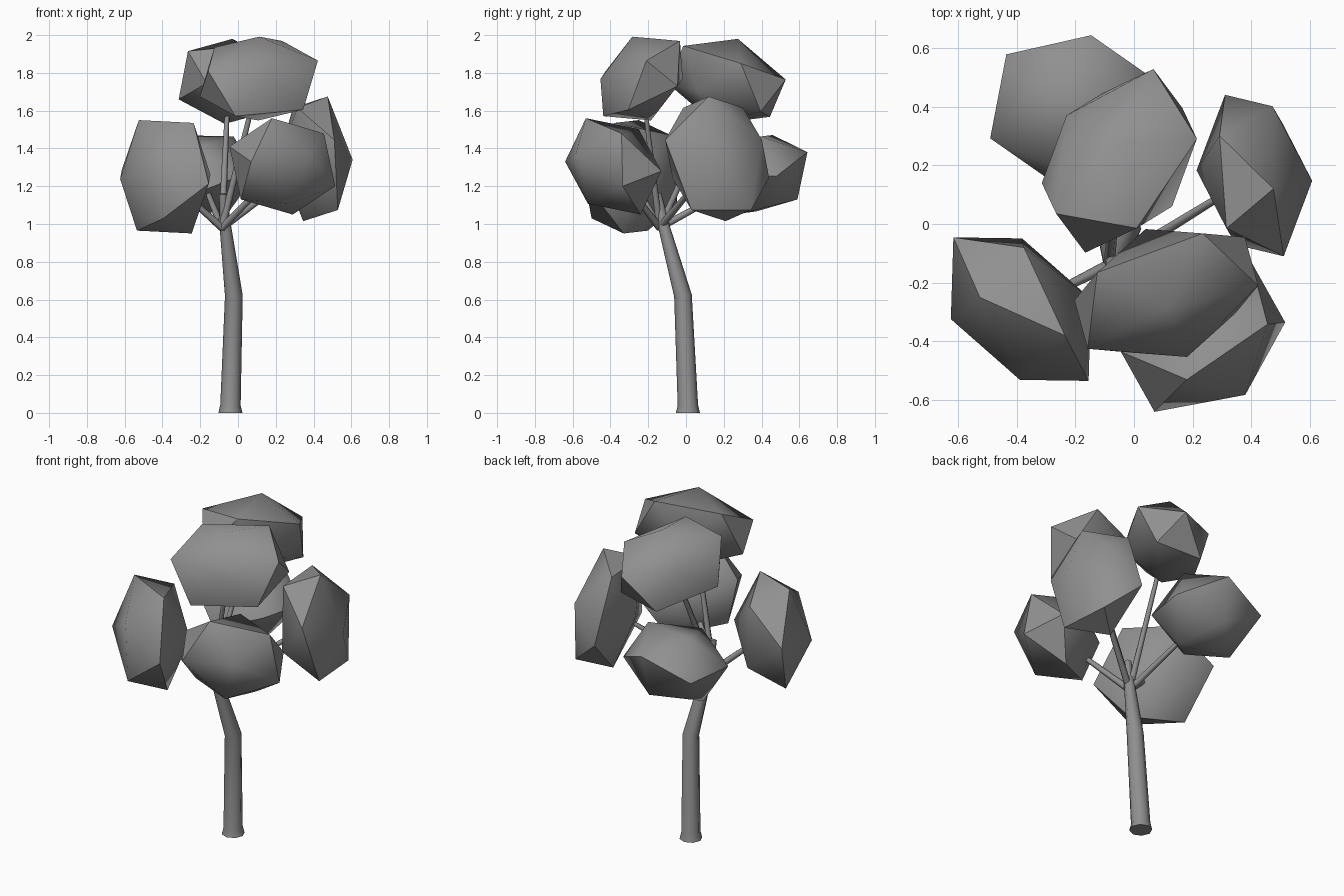
import bpy
import bmesh
import math
from mathutils import Vector

if "Cube" in bpy.data.objects:
    bpy.data.objects.remove(bpy.data.objects["Cube"])

PHI = (1 + math.sqrt(5)) / 2

grey = bpy.data.materials.new("plain_grey")
grey.diffuse_color = (0.28, 0.28, 0.28, 1)
grey.use_nodes = True
grey.node_tree.nodes["Principled BSDF"].inputs["Base Color"].default_value = grey.diffuse_color


def finish(bm, name, angle):
    bmesh.ops.recalc_face_normals(bm, faces=bm.faces[:])
    mesh = bpy.data.meshes.new(name)
    bm.to_mesh(mesh)
    bm.free()
    mesh.materials.append(grey)
    obj = bpy.data.objects.new(name, mesh)
    bpy.context.collection.objects.link(obj)
    bpy.ops.object.select_all(action='DESELECT')
    obj.select_set(True)
    bpy.context.view_layer.objects.active = obj
    bpy.ops.object.shade_smooth_by_angle(angle=math.radians(angle))
    return obj


def tube(name, points, radii, sides):
    """Tapered tube through the points, closed at both ends."""
    bm = bmesh.new()
    pts = [Vector(p) for p in points]
    rings = []
    for i, (p, r) in enumerate(zip(pts, radii)):
        tangent = pts[min(i + 1, len(pts) - 1)] - pts[max(i - 1, 0)]
        if i == 0 and abs(p.z) < 1e-6:
            tangent = Vector((0, 0, 1))   # level cut at the ground
        tangent.normalize()
        u = Vector((0, 1, 0)).cross(tangent).normalized()
        v = tangent.cross(u)
        rings.append([bm.verts.new(p + r * (u * math.cos(t) + v * math.sin(t)))
                      for t in (2 * math.pi * k / sides for k in range(sides))])
    for lower, upper in zip(rings, rings[1:]):
        for k in range(sides):
            n = (k + 1) % sides
            bm.faces.new((lower[k], lower[n], upper[n], upper[k]))
    bm.faces.new(rings[0][::-1])
    bm.faces.new(rings[-1])
    return finish(bm, name, 65)


def clump(name, centre, a, b, c):
    """Stretched 20-sided ball, set by the three corners of one face."""
    a, b, c = Vector(a), Vector(b), Vector(c)
    corners = [a, b, c, (a + b) / PHI - c, (b + c) / PHI - a, (a + c) / PHI - b]
    bm = bmesh.new()
    for corner in corners:
        for sign in (1, -1):
            bm.verts.new(Vector(centre) + sign * corner)
    bmesh.ops.convex_hull(bm, input=bm.verts[:])
    return finish(bm, name, 45)


# Leaf clumps: centre, then three corners relative to it
clumps = {
    "left": ((-.385, -.29, 1.25), (-.14, .04, .30), (.15, -.09, .285), (.01, .21, .22)),
    "front": ((.235, -.385, 1.305), (-.055, -.145, .255), (-.165, -.255, .025), (-.28, -.05, .105)),
    "top_front": ((.11, -.235, 1.77), (.313, .025, .095), (.268, .19, -.04), (.235, -.07, -.165)),
    "right": ((.41, .165, 1.345), (-.1, .275, -.1), (.095, .18, -.27), (-.065, .045, -.33)),
    "top_back": ((-.05, .215, 1.755), (.02, .06, .225), (-.215, -.18, .16), (-.18, .155, .05)),
    "back": ((-.2, .385, 1.265), (-.235, .193, 0), (.054, .258, .115), (.035, .205, -.135)),
}

# Bent trunk with a flared foot
tube("trunk",
     [(-.04, .01, 0), (-.04, .01, .04), (-.022, -.016, .62), (-.066, -.115, .98), (-.08, -.15, 1.16)],
     [.064, .054, .047, .031, .02], 8)

# One branch from the fork into each clump
for part, (centre, a, b, c) in clumps.items():
    clump(part + "_leaf_clump", centre, a, b, c)
    tube(part + "_branch", [(-.085, -.14, .98), centre], [.02, .011], 6)
